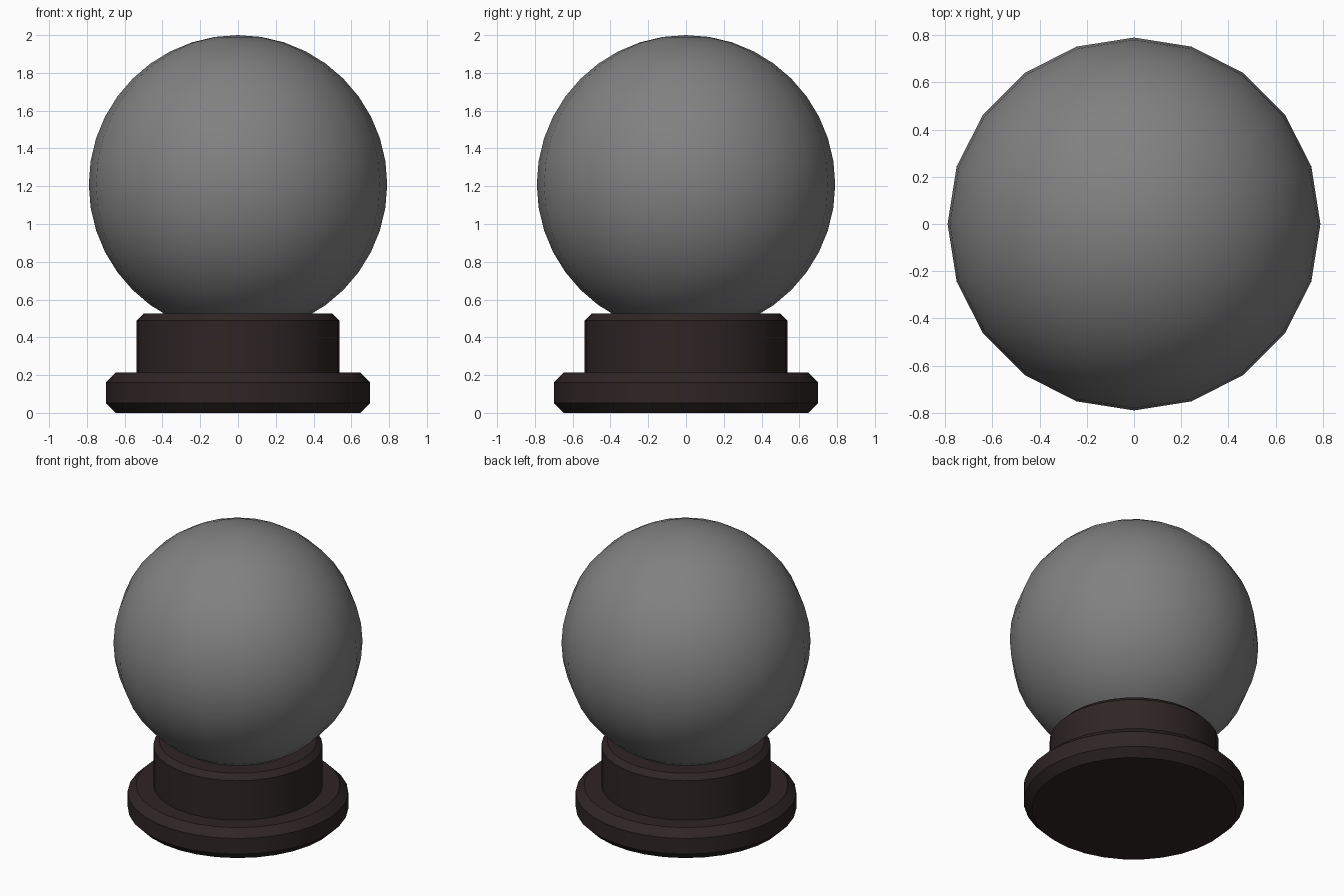
import bpy
import bmesh
import math

cube = bpy.data.objects.get("Cube")
if cube:
    bpy.data.objects.remove(cube, do_unlink=True)


def make_material(name, colour, roughness):
    mat = bpy.data.materials.new(name)
    mat.use_nodes = True
    mat.diffuse_color = (*colour, 1)
    shader = mat.node_tree.nodes["Principled BSDF"]
    shader.inputs["Base Color"].default_value = (*colour, 1)
    shader.inputs["Roughness"].default_value = roughness
    return mat


def finish(name, bm, mat, angle):
    mesh = bpy.data.meshes.new(name)
    bm.to_mesh(mesh)
    bm.free()
    mesh.materials.append(mat)
    obj = bpy.data.objects.new(name, mesh)
    bpy.context.collection.objects.link(obj)
    bpy.ops.object.select_all(action="DESELECT")
    obj.select_set(True)
    bpy.context.view_layer.objects.active = obj
    bpy.ops.object.shade_smooth_by_angle(angle=math.radians(angle))
    return obj


def chamfered_disc(name, radius, bottom, top, chamfer, mat):
    """Upright cylinder with both rims cut at 45 degrees."""
    bm = bmesh.new()
    bmesh.ops.create_cone(bm, cap_ends=True, segments=32, radius1=radius,
                          radius2=radius, depth=top - bottom)
    bmesh.ops.translate(bm, verts=bm.verts, vec=(0, 0, (top + bottom) / 2))
    rims = [e for e in bm.edges if abs(e.verts[0].co.z - e.verts[1].co.z) < 1e-4]
    bmesh.ops.bevel(bm, geom=rims, offset=chamfer, segments=1, affect="EDGES")
    return finish(name, bm, mat, 30)


glass = make_material("grey glass", (0.22, 0.22, 0.22), 0.3)
wood = make_material("dark wood", (0.028, 0.018, 0.018), 0.6)

# Stepped stand
chamfered_disc("base_plate", 0.70, 0.0, 0.213, 0.052, wood)
chamfered_disc("base_collar", 0.537, 0.15, 0.525, 0.036, wood)

# Globe resting in the collar
bm = bmesh.new()
bmesh.ops.create_uvsphere(bm, u_segments=20, v_segments=20, radius=0.79)
bmesh.ops.translate(bm, verts=bm.verts, vec=(0, 0, 1.21))
finish("globe", bm, glass, 40)
